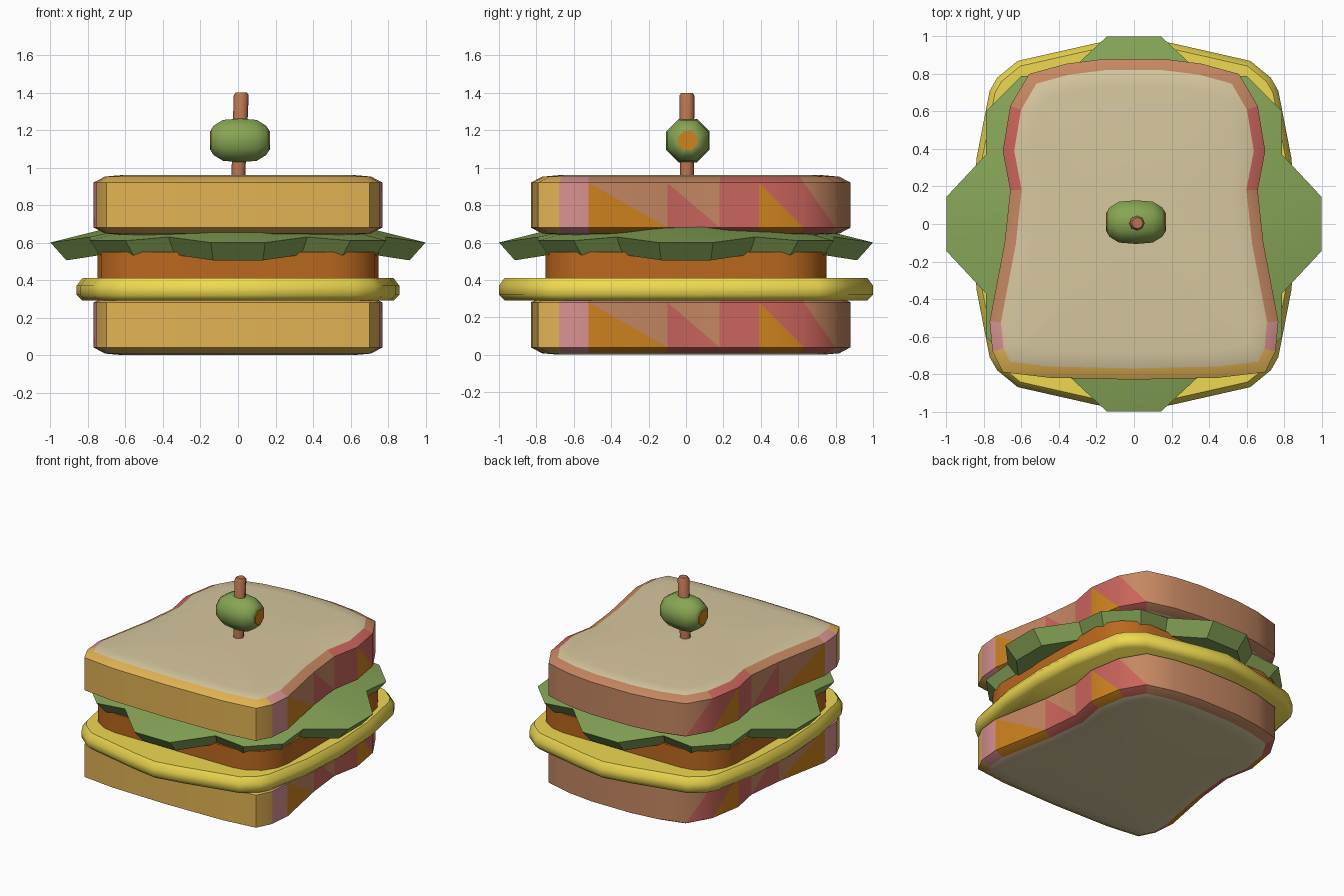
import bpy, math
from mathutils import Vector

if "Cube" in bpy.data.objects:
    bpy.data.objects.remove(bpy.data.objects["Cube"])


def mat(name, r, g, b):
    m = bpy.data.materials.new(name)
    m.diffuse_color = [(c / 255) ** 2.2 for c in (r, g, b)] + [1]
    m.use_nodes = True
    m.node_tree.nodes["Principled BSDF"].inputs["Base Color"].default_value = m.diffuse_color
    return m


M = {
    "cream": mat("cream", 214, 198, 158), "gold": mat("gold", 226, 178, 85),
    "pink": mat("pink", 216, 144, 144), "orange": mat("orange", 206, 130, 36),
    "red": mat("red", 200, 100, 92), "brown": mat("brown", 196, 134, 98),
    "cheese": mat("cheese", 238, 216, 82), "meat": mat("meat", 186, 104, 36),
    "leaf": mat("leaf", 134, 164, 88), "olive": mat("olive", 134, 164, 84),
    "wood": mat("wood", 184, 116, 82),
}


def make(name, verts, faces, mats, smooth=None):
    """Mesh object; mats is one material name or one name per face."""
    me = bpy.data.meshes.new(name)
    me.from_pydata(verts, [], faces)
    names = [mats] * len(faces) if isinstance(mats, str) else mats
    slots = list(dict.fromkeys(names))
    for s in slots:
        me.materials.append(M[s])
    for p, n in zip(me.polygons, names):
        p.material_index = slots.index(n)
    ob = bpy.data.objects.new(name, me)
    bpy.context.collection.objects.link(ob)
    if smooth:
        bpy.ops.object.select_all(action='DESELECT')
        ob.select_set(True)
        bpy.context.view_layer.objects.active = ob
        bpy.ops.object.shade_smooth_by_angle(angle=math.radians(smooth))
    return ob


def inset(pts, d):
    """Shrink a counter-clockwise outline by about d."""
    out = []
    for i, p in enumerate(pts):
        a, b, c = Vector(pts[i - 1]), Vector(p), Vector(pts[(i + 1) % len(pts)])
        e, f = (b - a).normalized(), (c - b).normalized()
        n = Vector((-e.y - f.y, e.x + f.x)).normalized()
        out.append(tuple(b + n * d / max(0.6, n.dot(Vector((-e.y, e.x))))))
    return out


def ring(pts, z):
    return [(x, y, z) for x, y in pts]


def loft(name, rings, mats, smooth=None):
    """Stack of rings from bottom to top, closed by flat caps."""
    n = len(rings[0])
    verts = [v for r in rings for v in r]
    faces = [(k * n + i, k * n + (i + 1) % n, (k + 1) * n + (i + 1) % n, (k + 1) * n + i)
             for k in range(len(rings) - 1) for i in range(n)]
    faces += [tuple(reversed(range(n))), tuple(range(len(verts) - n, len(verts)))]
    return make(name, verts, faces, mats, smooth)


def four_way(quadrant):
    """Full outline from first-quadrant points running from +x to +y."""
    q = quadrant
    full = (q + [(-x, y, *r) for x, y, *r in reversed(q)]
            + [(-x, -y, *r) for x, y, *r in q] + [(x, -y, *r) for x, y, *r in reversed(q)])
    return list(dict.fromkeys((x + 0.0, y + 0.0, *r) for x, y, *r in full))


# Bread slices: patchwork crust around cream faces
half = [(.45, -.82), (.70, -.79), (.755, -.68), (.77, -.52), (.69, -.10), (.66, .18),
        (.70, .39), (.66, .63), (.56, .80), (.36, .855), (.16, .88)]
slice_outline = [(0, -.83)] + half + [(-x, y) for x, y in reversed(half)]
crust = [("gold",) * 2] * 3 + [("pink",) * 2, ("orange", "brown"), ("red", "brown"),
         ("red", "red"), ("orange", "red"), ("red", "brown")] + [("brown",) * 2] * 3


def bread(name, z0):
    o1, o2 = inset(slice_outline, .06), inset(slice_outline, .15)
    n = len(slice_outline)
    rings = [ring(o2, z0), ring(o1, z0 + .008), ring(slice_outline, z0 + .04),
             ring(slice_outline, z0 + .28), ring(o1, z0 + .312), ring(o2, z0 + .32)]
    verts = [v for r in rings for v in r]
    faces, mats = [], []
    for k in range(5):
        for i in range(n):
            j = (i + 1) % n
            a, b, c, d = k * n + i, k * n + j, (k + 1) * n + j, (k + 1) * n + i
            low, high = crust[min(i, n - 1 - i)]
            if k == 2 and low != high:
                if i < n // 2:
                    faces += [(a, b, d), (b, c, d)]
                else:
                    faces += [(a, b, c), (a, c, d)]
                mats += [low, high]
            else:
                faces.append((a, b, c, d))
                mats.append("cream" if k in (0, 4) else low if k < 3 else high)
    # centre fans
    for base, z, flip in ((0, z0, True), (5 * n, z0 + .32, False)):
        verts.append((0, -.1, z))
        for i in range(n):
            a, b = base + i, base + (i + 1) % n
            faces.append((b, a, len(verts) - 1) if flip else (a, b, len(verts) - 1))
            mats.append("cream")
    make(name, verts, faces, mats, 50)


bread("bottom_bread", 0)
bread("top_bread", .64)

# Cheese slice with rounded rim
cheese = four_way([(.86, 0), (.84, .35), (.77, .71), (.73, .78), (.62, .87), (.2, .965), (0, 1)])
loft("cheese", [ring(inset(cheese, .03), .29), ring(cheese, .32),
                ring(cheese, .37), ring(inset(cheese, .03), .41)], "cheese", 50)

# Meat patty: rounded square
patty = four_way([(.75, .48)] + [(.48 + .27 * math.cos(t), .48 + .27 * math.sin(t))
                 for t in (math.pi / 8, math.pi / 4, 3 * math.pi / 8)] + [(.48, .75)])
loft("meat_patty", [ring(patty, .39), ring(patty, .55)], "meat", 40)

# Lettuce: wavy drooping leaf
leaf = four_way([(1, .145, .60), (.79, .37, .63), (.79, .60, .61),
                 (.60, .79, .61), (.37, .79, .63), (.145, 1, .60)])
loft("lettuce", [[(x * .55, y * .55, .58) for x, y, z in leaf],
                 [(x * .915, y * .915, z - .095) for x, y, z in leaf],
                 leaf,
                 [(x * .62, y * .62, .695) for x, y, z in leaf]], "leaf", 20)


def lathe_x(name, profile, sides, centre, material, smooth):
    """Turned shape along x from (x, radius) pairs."""
    cx, cy, cz = centre
    rings = [[(cx + x, cy + r * math.cos(2 * math.pi * (i + .5) / sides),
               cz + r * math.sin(2 * math.pi * (i + .5) / sides)) for i in range(sides)]
             for x, r in profile]
    return loft(name, rings, material, smooth)


# Olive with a pimento at both ends
centre = (.01, .01, 1.145)
lathe_x("olive", [(-.155, .06), (-.14, .085), (-.09, .118), (0, .126),
                  (.09, .118), (.14, .085), (.155, .06)], 8, centre, "olive", 50)
for side, s in (("left", -1), ("right", 1)):
    prof = [(s * .12, .055), (s * .16, .055)]
    lathe_x(side + "_pimento", sorted(prof), 8, centre, "orange", 30)

# Cocktail stick, slightly tilted
stick = [(-.002, .85, .036), (.017, 1.385, .04), (.018, 1.40, .03)]
loft("cocktail_stick", [[(x + r * math.cos(math.pi * i / 4), .005 + r * math.sin(math.pi * i / 4), z)
                         for i in range(8)] for x, z, r in stick], "wood", 50)
